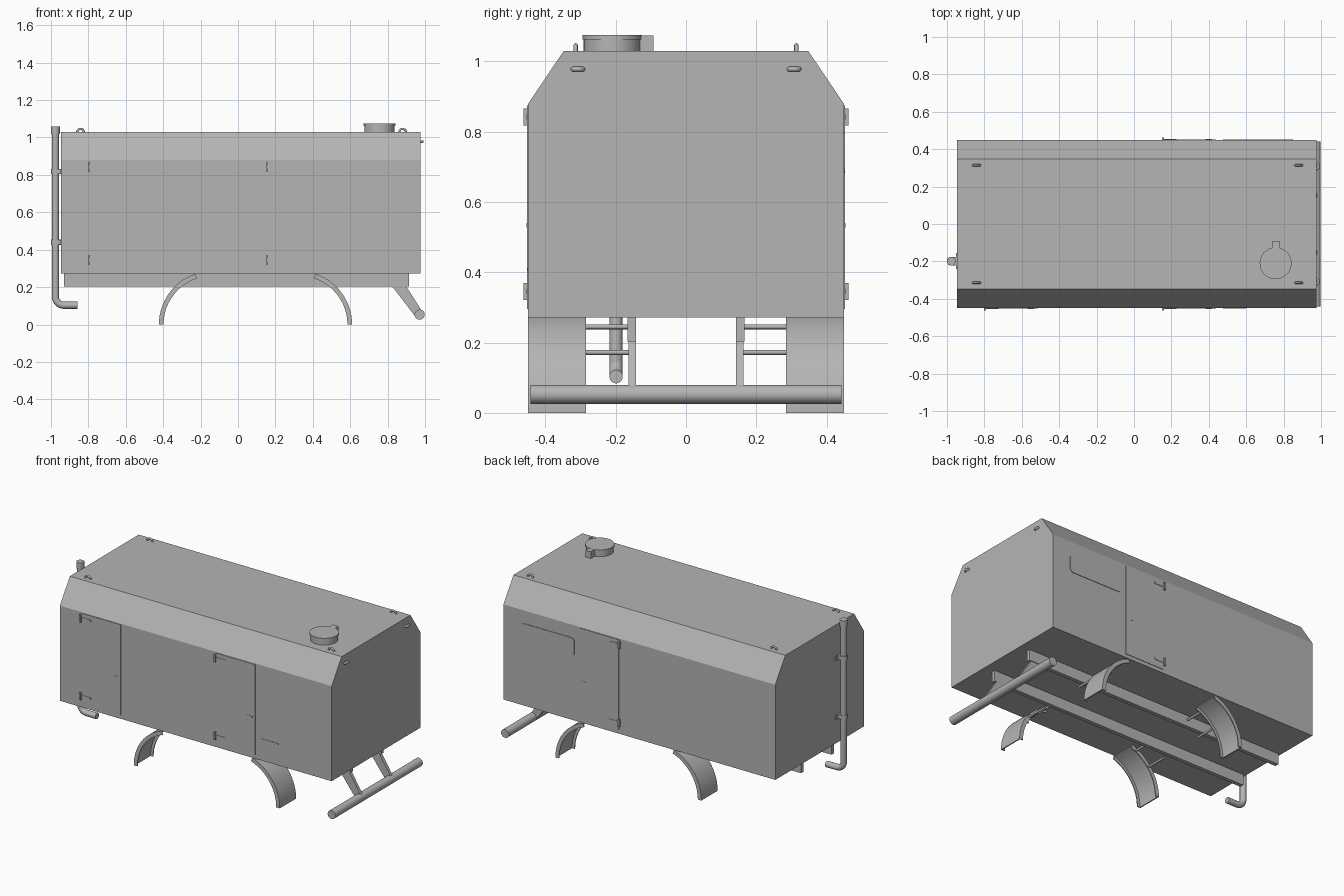
import bpy, bmesh, math
from mathutils import Vector

if "Cube" in bpy.data.objects:
    bpy.data.objects.remove(bpy.data.objects["Cube"])

# One mid-grey paint for everything
grey = bpy.data.materials.new("grey_paint")
grey.diffuse_color = (.46, .46, .46, 1)
grey.use_nodes = True
grey.node_tree.nodes["Principled BSDF"].inputs["Base Color"].default_value = grey.diffuse_color


def make(name, bm, smooth=False):
    bmesh.ops.recalc_face_normals(bm, faces=bm.faces[:])
    me = bpy.data.meshes.new(name)
    bm.to_mesh(me)
    bm.free()
    me.materials.append(grey)
    ob = bpy.data.objects.new(name, me)
    bpy.context.collection.objects.link(ob)
    if smooth:
        bpy.ops.object.select_all(action='DESELECT')
        ob.select_set(True)
        bpy.context.view_layer.objects.active = ob
        bpy.ops.object.shade_smooth_by_angle(angle=math.radians(40))
    return ob


def box(name, x0, x1, y0, y1, z0, z1):
    bm = bmesh.new()
    bmesh.ops.create_cube(bm, size=1)
    for v in bm.verts:
        v.co = ((x0 + x1) / 2 + v.co.x * (x1 - x0),
                (y0 + y1) / 2 + v.co.y * (y1 - y0),
                (z0 + z1) / 2 + v.co.z * (z1 - z0))
    return make(name, bm)


def prism(name, pts, a, b, axis, smooth=False):
    """Extrude a closed profile: axis 'x' takes (y, z) points, 'y' takes (x, z)."""
    bm = bmesh.new()
    place = (lambda p, t: (t, p[0], p[1])) if axis == 'x' else (lambda p, t: (p[0], t, p[1]))
    rings = [[bm.verts.new(place(p, t)) for p in pts] for t in (a, b)]
    bm.faces.new(rings[0])
    bm.faces.new(rings[1][::-1])
    for i in range(len(pts)):
        j = (i + 1) % len(pts)
        bm.faces.new((rings[0][i], rings[0][j], rings[1][j], rings[1][i]))
    return make(name, bm, smooth)


def tube(name, pts, r, n=16):
    """Sweep a circle along a path lying in one plane."""
    P = [Vector(p) for p in pts]
    m = len(P)
    side = Vector((0, 0, 0))
    for i in range(1, m - 1):
        side += (P[i] - P[i - 1]).cross(P[i + 1] - P[i])
    if side.length < 1e-8:
        side = (P[1] - P[0]).orthogonal()
    side.normalize()
    bm = bmesh.new()
    rings = []
    for i in range(m):
        t = (P[min(i + 1, m - 1)] - P[max(i - 1, 0)]).normalized()
        w = t.cross(side)
        rings.append([bm.verts.new(P[i] + r * (math.cos(a) * side + math.sin(a) * w))
                      for a in (2 * math.pi * k / n for k in range(n))])
    for A, B in zip(rings, rings[1:]):
        for k in range(n):
            bm.faces.new((A[k], A[(k + 1) % n], B[(k + 1) % n], B[k]))
    bm.faces.new(rings[0])
    bm.faces.new(rings[-1])
    return make(name, bm, True)


# Box body with sloped upper edges
prism("body", [(-.449, .272), (.449, .272), (.449, .88), (.348, 1.03), (-.348, 1.03), (-.449, .88)],
      -.946, .977, 'x')

for s, tag in ((-1, "front"), (1, "back")):
    ya, yb = sorted((s * .142, s * .167))
    # Chassis rails and the slanted arms holding the bumper bar
    box(f"{tag}_rail", -.93, .914, ya, yb, .203, .273)
    ya, yb = sorted((s * .142, s * .163))
    prism(f"{tag}_bumper_arm", [(.823, .206), (.898, .206), (.985, .07), (.95, .04)], ya, yb, 'y')

    # Quarter fenders: thin curved sheet with side lips, plus two support rods
    for cx, d in ((-.137, -1), (.324, 1)):
        name = f"{tag}_{'left' if d < 0 else 'right'}_fender"
        angles = [math.radians(71.5) * i / 14 for i in range(15)]

        def arc(r):
            return [(cx + d * r * math.cos(a), r * math.sin(a)) for a in angles]

        for part, r, p, q in (("sheet", .279, .284, .449),
                              ("inner_lip", .261, .284, .29),
                              ("outer_lip", .261, .443, .449)):
            prism(f"{name}_{part}", arc(.286) + arc(r)[::-1], s * p, s * q, 'y', True)
        for z in (.245, .172):
            x = cx + d * math.sqrt(.273 ** 2 - z * z)
            tube(f"{name}_rod", [(x, s * .15, z), (x, s * .288, z)], .007, 16)

# Rear bumper bar
tube("bumper_bar", [(.971, -.442, .053), (.971, .442, .053)], .027, 32)

# Exhaust pipe with bend, collar and wall clamps
R = .045
bend = [(-.976 + R - R * math.cos(a), -.199, .103 + R - R * math.sin(a))
        for a in (math.pi / 2 * i / 8 for i in range(9))]
tube("exhaust_pipe", [(-.976, -.199, 1.05)] + bend + [(-.857, -.199, .103)], .019, 24)
tube("exhaust_collar", [(-.976, -.199, 1.02), (-.976, -.199, 1.06)], .023, 24)
for z in (.818, .44):
    tube("exhaust_clamp", [(-.976, -.199, z - .014), (-.976, -.199, z + .014)], .024, 24)
    box("exhaust_bracket", -.976, -.945, -.222, -.176, z - .013, z + .013)
    box("exhaust_wall_plate", -.952, -.945, -.24, -.156, z - .014, z + .014)

# Filler neck, lid and latch tab
tube("filler_neck", [(.757, -.21, 1.025), (.757, -.21, 1.066)], .081, 48)
tube("filler_lid", [(.757, -.21, 1.063), (.757, -.21, 1.075)], .085, 48)
box("filler_tab", .737, .777, -.14, -.092, 1.03, 1.074)

# Lifting eyes on the roof and right end
half = [math.pi * i / 10 for i in range(11)]
for y in (-.314, .314):
    for x in (-.842, .88):
        tube("roof_eye", [(x + .018 * math.cos(a), y, 1.028 + .018 * math.sin(a)) for a in half], .006, 16)
    tube("end_eye", [(.974 + .012 * math.sin(a), y * .98 + .014 * math.cos(a), .978) for a in half], .007, 16)


# Doors: thin raised panels with strap hinges and handles
def door(name, s, x0, x1):
    box(name, x0, x1, s * .445, s * .452, .295, .874)
    for z in (.842, .345):
        box(f"{name}_hinge_block", x0 - .012, x0, s * .445, s * .462, z - .024, z + .024)
        box(f"{name}_hinge_strap", x0, x0 + .065, s * .445, s * .4545, z - .007, z + .007)
    box(f"{name}_handle", x1 - .055, x1 - .02, s * .445, s * .4535, .528, .54)


door("front_left_door", -1, -.79, -.515)
door("front_right_door", -1, .161, .438)
door("back_door", 1, .161, .438)

# Small plate beside the front right door
box("front_side_plate", .475, .6, -.4515, -.445, .404, .412)


# Back window: raised rounded pane
def rounded(x0, x1, z0, z1, r):
    pts = []
    for cx, cz, a0 in ((x1 - r, z1 - r, 0), (x0 + r, z1 - r, 90), (x0 + r, z0 + r, 180), (x1 - r, z0 + r, 270)):
        pts += [(cx + r * math.cos(math.radians(a0 + 15 * i)), cz + r * math.sin(math.radians(a0 + 15 * i)))
                for i in range(7)]
    return pts


prism("back_window", rounded(.475, .85, .682, .797, .022), .445, .4525, 'y', True)
